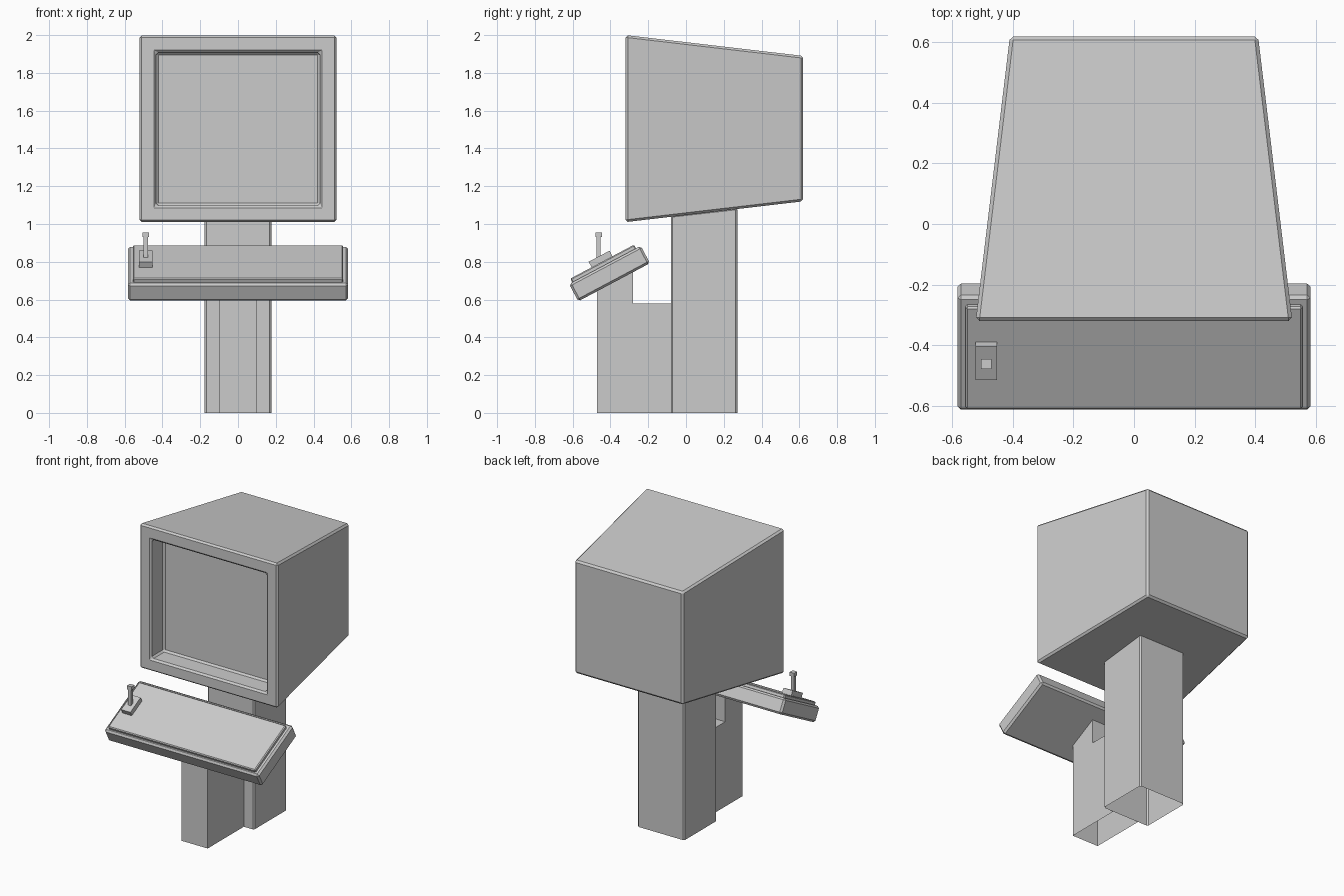
import bpy, bmesh, math
from mathutils import Matrix, Vector

if "Cube" in bpy.data.objects:
    bpy.data.objects.remove(bpy.data.objects["Cube"])


def finish(name, bm, bevel=0.0, matrix=None):
    bmesh.ops.recalc_face_normals(bm, faces=bm.faces[:])
    me = bpy.data.meshes.new(name)
    bm.to_mesh(me)
    bm.free()
    ob = bpy.data.objects.new(name, me)
    bpy.context.collection.objects.link(ob)
    if matrix:
        ob.matrix_world = matrix
    if bevel:
        mod = ob.modifiers.new("edge_bevel", 'BEVEL')
        mod.width = bevel
        mod.segments = 1
        mod.limit_method = 'ANGLE'
        mod.angle_limit = math.radians(30)
    return ob


def box(name, x, y, z, bevel=0.0, matrix=None):
    """Box given by its (min, max) on each axis."""
    bm = bmesh.new()
    bmesh.ops.create_cube(bm, size=1)
    for v in bm.verts:
        v.co = Vector([(a + b) / 2 + c * (b - a) for (a, b), c in zip((x, y, z), v.co)])
    return finish(name, bm, bevel, matrix)


def shell(name, half_width, profile, open_edges, bevel=0.0):
    """Side profile (y, z) extruded across x; listed profile edges stay open."""
    bm = bmesh.new()
    left, right = [[bm.verts.new((s * half_width, y, z)) for y, z in profile] for s in (-1, 1)]
    bm.faces.new(left)
    bm.faces.new(right)
    n = len(profile)
    for i in range(n):
        if i not in open_edges:
            j = (i + 1) % n
            bm.faces.new((left[i], left[j], right[j], right[i]))
    return finish(name, bm, bevel)


# Monitor: tapered housing with a deep recessed screen
bm = bmesh.new()
sections = [  # y, half width, bottom z, top z
    (0.62, 0.41, 1.12, 1.89),
    (-0.32, 0.523, 1.01, 2.0),
    (-0.32, 0.434, 1.097, 1.908),
    (-0.185, 0.432, 1.099, 1.906),
]
rings = [[bm.verts.new(p) for p in ((-w, y, b), (w, y, b), (w, y, t), (-w, y, t))]
         for y, w, b, t in sections]
for r0, r1 in zip(rings, rings[1:]):
    for i in range(4):
        j = (i + 1) % 4
        bm.faces.new((r0[i], r0[j], r1[j], r1[i]))
bm.faces.new(rings[0])
bm.faces.new(rings[-1])
finish("monitor_housing", bm, 0.012)

# Main post, open underneath, top following the sloped housing
shell("main_post", 0.177, [(-0.08, 0), (0.272, 0), (0.272, 1.085), (-0.08, 1.045)], {0}, 0.009)

# Stepped panel support, open underneath and against the post
shell("panel_support", 0.10,
      [(-0.08, 0), (-0.08, 0.58), (-0.28, 0.58), (-0.28, 0.745), (-0.47, 0.645), (-0.47, 0)],
      {0, 5})

# Tilted control panel with raised plate
tilt = Matrix.Translation((0, -0.405, 0.7375)) @ Matrix.Rotation(math.radians(28), 4, 'X')
box("control_panel", (-0.583, 0.583), (-0.215, 0.215), (-0.052, 0.052), 0.012, tilt)
box("panel_plate", (-0.556, 0.556), (-0.196, 0.186), (0.04, 0.074), 0.006, tilt)

# Joystick: tilted base, upright stick and square cap
box("joystick_base", (-0.523, -0.453), (-0.068, 0.057), (0.07, 0.107), 0, tilt)
box("joystick_stick", (-0.499, -0.477), (-0.474, -0.452), (0.81, 0.935))
box("joystick_cap", (-0.505, -0.471), (-0.479, -0.446), (0.93, 0.955))
